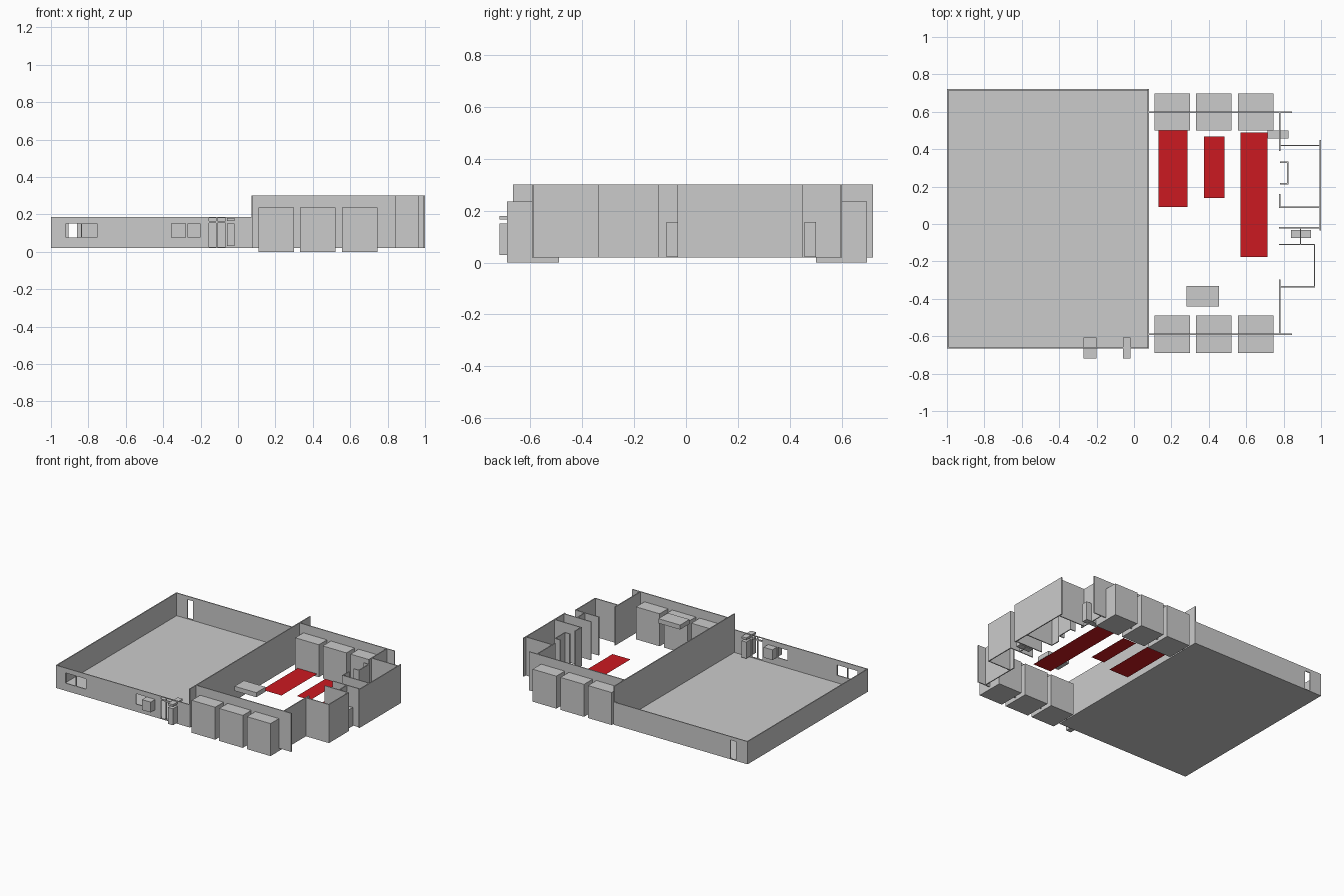
import bpy

if "Cube" in bpy.data.objects:
    bpy.data.objects.remove(bpy.data.objects["Cube"])

T = 0.007  # wall thickness


def box(name, x0, x1, y0, y1, z0, z1):
    """Axis-aligned box from its limits."""
    v = [(x, y, z) for x in (x0, x1) for y in (y0, y1) for z in (z0, z1)]
    f = [(0, 1, 3, 2), (4, 6, 7, 5), (0, 4, 5, 1), (2, 3, 7, 6), (0, 2, 6, 4), (1, 5, 7, 3)]
    me = bpy.data.meshes.new(name)
    me.from_pydata(v, [], f)
    ob = bpy.data.objects.new(name, me)
    bpy.context.collection.objects.link(ob)
    return ob


def sheet(name, x0, x1, y0, y1, z):
    """Single flat rectangle."""
    me = bpy.data.meshes.new(name)
    me.from_pydata([(x0, y0, z), (x1, y0, z), (x1, y1, z), (x0, y1, z)], [], [(0, 1, 2, 3)])
    ob = bpy.data.objects.new(name, me)
    bpy.context.collection.objects.link(ob)
    return ob


def wall(name, a, b, top=0.30):
    """Straight wall between two plan points along x or y."""
    (x0, y0), (x1, y1) = a, b
    h = T / 2
    return box(name, min(x0, x1) - h, max(x0, x1) + h, min(y0, y1) - h, max(y0, y1) + h, 0.02, top)


def cut(target, openings):
    """Cut openings (x0, x1, z0, z1) through a wall facing y."""
    y = target.data.vertices[0].co.y
    for x0, x1, z0, z1 in openings:
        c = box("opening_cutter", x0, x1, y - 0.05, y + 0.05, z0, z1)
        c.hide_render = True
        m = target.modifiers.new("opening", 'BOOLEAN')
        m.operation, m.solver, m.object = 'DIFFERENCE', 'EXACT', c
        bpy.context.view_layer.objects.active = target
        bpy.ops.object.modifier_apply(modifier=m.name)
        bpy.data.objects.remove(c)


# Large hall: floor and low walls
L, R, F, B = -1 + T / 2, 0.076, -0.662, 0.717
sheet("hall_floor", -1, 0.08, -0.665, 0.72, 0.02)
wall("hall_left_wall", (L, F), (L, B), 0.185)
front = wall("hall_front_wall", (L, F), (R, F), 0.185)
back = wall("hall_back_wall", (L, B), (R, B), 0.185)
wall("partition_wall", (R, F), (R, B))

# Windows, doors and slot windows
cut(front, [(-0.92, -0.84, 0.075, 0.15), (-0.835, -0.755, 0.075, 0.15),
            (-0.355, -0.28, 0.075, 0.15),
            (-0.155, -0.117, 0.025, 0.155), (-0.155, -0.117, 0.165, 0.18),
            (-0.11, -0.068, 0.025, 0.155), (-0.11, -0.068, 0.165, 0.18)])
cut(back, [(-0.905, -0.862, 0.025, 0.16)])

# Blocks sitting in the hall's front wall
box("front_window_block", -0.27, -0.20, -0.718, -0.607, 0.075, 0.15)
box("front_door_block", -0.06, -0.02, -0.718, -0.607, 0.03, 0.15)
box("front_transom_block", -0.06, -0.02, -0.718, -0.607, 0.165, 0.18)

# Tall side walls of the smaller hall with three bay blocks each
for side, y, y0, y1 in (("back", 0.597, 0.50, 0.697), ("front", -0.59, -0.69, -0.49)):
    wall(f"{side}_side_wall", (R, y), (0.84, y))
    for i, x in enumerate((0.11, 0.332, 0.555)):
        box(f"{side}_bay_{i + 1}", x, x + 0.19, y0, y1, 0.0, 0.236)

# Small rooms along the right edge, as plan runs
runs = {
    "corner_room": [(0.78, 0.597), (0.78, 0.395)],
    "outer_room_back": [(0.78, 0.42), (0.995, 0.42)],
    "outer_room_right": [(0.995, 0.445), (0.995, -0.03)],
    "outer_room_divider": [(0.995, 0.09), (0.78, 0.09), (0.78, 0.157)],
    "outer_room_front": [(0.78, -0.02), (0.995, -0.02)],
    "niche": [(0.785, 0.33), (0.822, 0.33), (0.822, 0.216), (0.785, 0.216)],
    "passage_end": [(0.89, -0.02), (0.89, -0.11)],
    "entrance_room": [(0.78, -0.11), (0.965, -0.11), (0.965, -0.335), (0.78, -0.335)],
    "front_corner_room": [(0.78, -0.30), (0.78, -0.59)],
}
for name, pts in runs.items():
    for i in range(len(pts) - 1):
        wall(f"{name}_wall_{i + 1}", pts[i], pts[i + 1])

# Door blocks and the raised block
box("corner_door_block", 0.715, 0.825, 0.457, 0.50, 0.022, 0.157)
box("passage_door_block", 0.84, 0.947, -0.075, -0.033, 0.022, 0.157)
box("raised_block", 0.28, 0.455, -0.44, -0.332, 0.255, 0.288)

# Red floor strips
red = bpy.data.materials.new("red")
red.diffuse_color = (0.6, 0.01, 0.015, 1)
red.use_nodes = True
red.node_tree.nodes["Principled BSDF"].inputs["Base Color"].default_value = red.diffuse_color
for i, (x0, x1, y0, y1) in enumerate([(0.13, 0.287, 0.09, 0.50), (0.375, 0.483, 0.14, 0.468),
                                      (0.57, 0.715, -0.177, 0.49)]):
    sheet(f"red_strip_{i + 1}", x0, x1, y0, y1, 0.02).data.materials.append(red)
